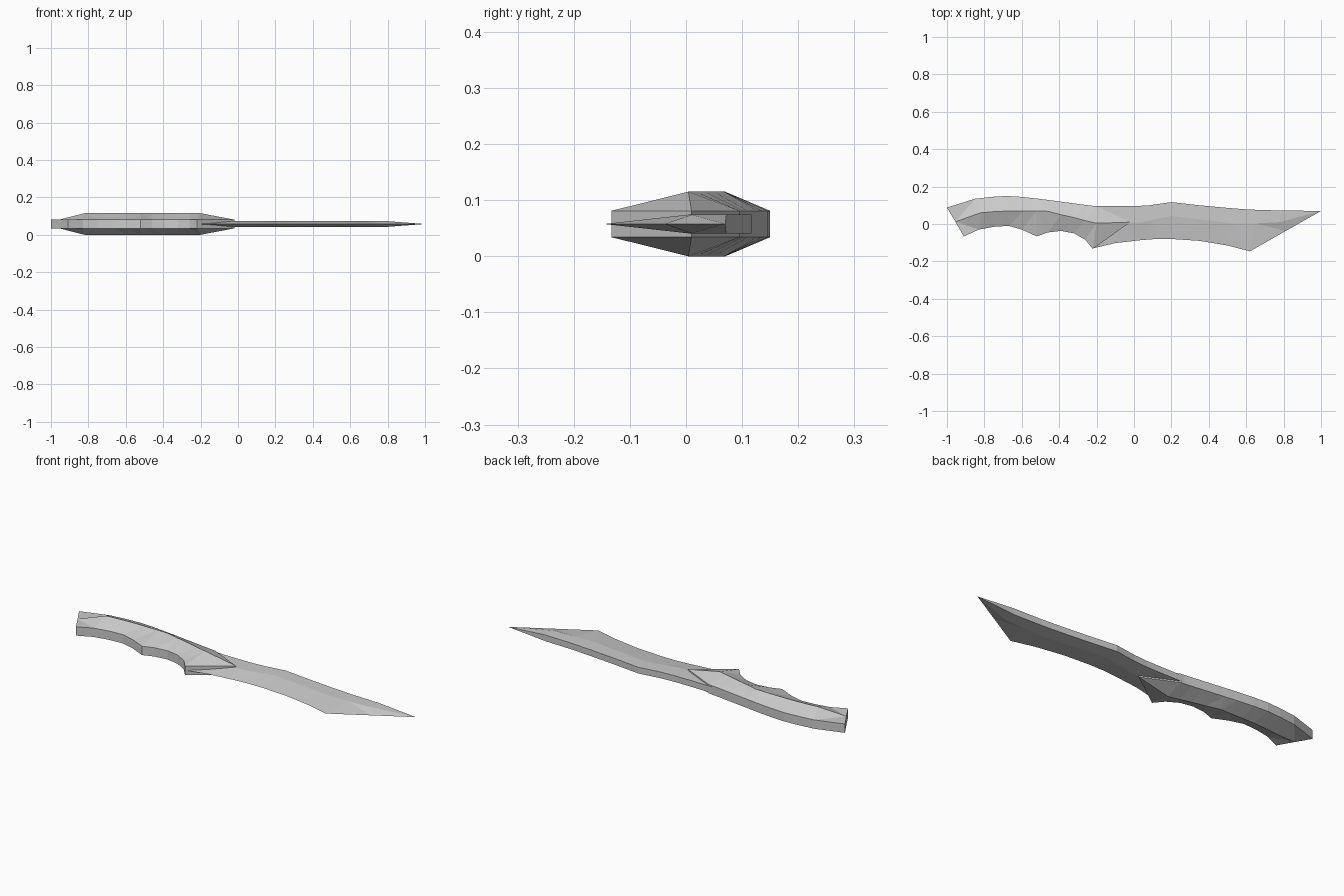
import bpy, bmesh

if "Cube" in bpy.data.objects:
    bpy.data.objects.remove(bpy.data.objects["Cube"])

MID = 0.0575  # height of the mirror plane


def loft(name, rows, h_back, h_front):
    """Each row: back (x, y), ridge (x, y, half height), front (x, y), optional end scale."""
    bm = bmesh.new()
    rings = []
    for back, ridge, front, s in rows:
        pts = [(*back, h_back * s), ridge, (*front, h_front * s)]
        ring = [bm.verts.new((x, y, MID + h)) for x, y, h in pts]
        ring += [bm.verts.new((x, y, MID - h)) for x, y, h in reversed(pts)]
        rings.append(ring)
    for a, b in zip(rings, rings[1:]):
        for i in range(6):
            j = (i + 1) % 6
            bm.faces.new((a[i], a[j], b[j], b[i]))
    bm.faces.new(rings[0])
    bm.faces.new(rings[-1])
    bmesh.ops.remove_doubles(bm, verts=bm.verts, dist=0.0005)
    bmesh.ops.triangulate(bm, faces=[f for f in bm.faces if len(f.verts) == 4])
    bmesh.ops.recalc_face_normals(bm, faces=bm.faces)
    mesh = bpy.data.meshes.new(name)
    bm.to_mesh(mesh)
    bm.free()
    obj = bpy.data.objects.new(name, mesh)
    bpy.context.collection.objects.link(obj)
    return obj


# handle: flat side walls, raised ridge, finger scallops along the front
R, W = 0.0575, 0.0235
loft("handle", [
    ((-1, .088), (-.955, .012, W), (-.91, -.067), 1),
    ((-.85, .135), (-.82, .06, R), (-.83, -.03), 1),
    ((-.76, .145), (-.75, .066, R), (-.75, -.015), 1),
    ((-.68, .15), (-.66, .07, R), (-.67, -.01), 1),
    ((-.60, .145), (-.59, .07, R), (-.60, -.03), 1),
    ((-.51, .135), (-.52, .07, R), (-.52, -.066), 1),
    ((-.44, .126), (-.46, .068, R), (-.46, -.045), 1),
    ((-.38, .118), (-.39, .05, R), (-.39, -.037), 1),
    ((-.32, .11), (-.32, .034, R), (-.32, -.05), 1),
    ((-.26, .102), (-.26, .018, R), (-.26, -.085), 1),
    ((-.20, .095), (-.20, .004, R), (-.22, -.133), 1),
    ((-.02, .01), (-.02, .01, W), (-.02, .01), 1),
], W, W)

# blade: flat spine, full thickness to the ridge, then ground to a sharp edge
T = 0.0165
loft("blade", [
    ((-.25, .098), (-.22, .005, T), (-.21, -.128), 1),
    ((-.10, .095), (-.10, .005, T), (-.10, -.102), 1),
    ((.00, .095), (.03, .008, T), (.04, -.086), 1),
    ((.08, .1), (.10, .022, T), (.12, -.08), 1),
    ((.20, .117), (.20, .043, T), (.20, -.08), 1),
    ((.35, .1), (.35, .025, T), (.35, -.09), 1),
    ((.50, .086), (.53, .003, T), (.50, -.115), 1),
    ((.62, .077), (.65, .003, T), (.62, -.146), 1),
    ((.78, .072), (.78, .01, T), (.81, -.038), 1),
    ((1, .07), (1, .07, 0), (1, .07), 0),
], T, 0)
